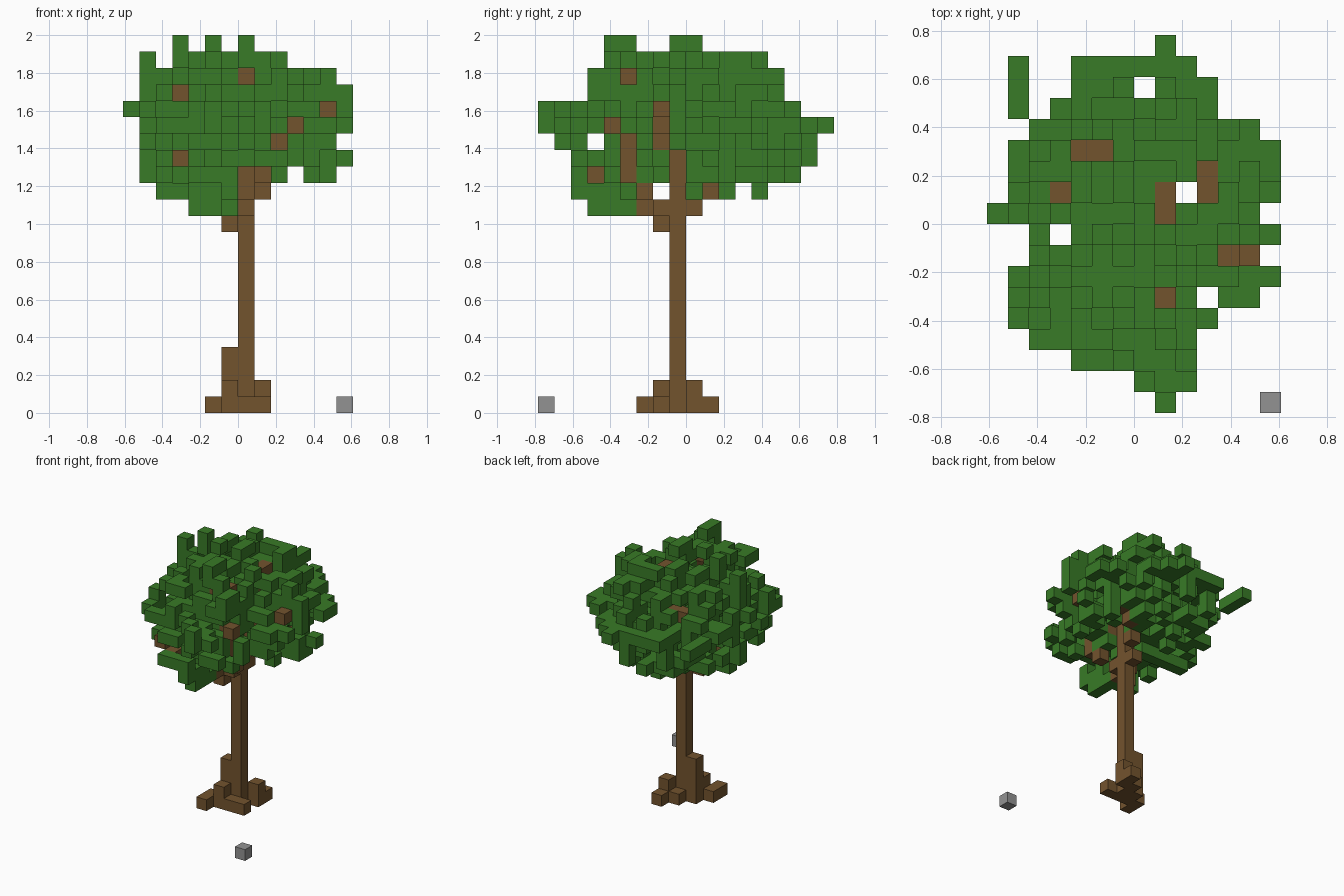
import bpy, bmesh, random
from mathutils import Vector

if "Cube" in bpy.data.objects:
    bpy.data.objects.remove(bpy.data.objects["Cube"])

random.seed(11)
SIZE = 2 / 23                      # edge of one block
ORIGIN = Vector((7, 9, 0))         # grid cell corner at the model centre
CROWN = Vector((6.6, 8.4, 16.8))   # middle of the crown
RADII = Vector((6.5, 8.0, 5.4))
LOW = 12                           # lowest crown layer


def material(name, color):
    mat = bpy.data.materials.new(name)
    mat.use_nodes = True
    mat.diffuse_color = (*color, 1)
    mat.node_tree.nodes["Principled BSDF"].inputs["Base Color"].default_value = (*color, 1)
    return mat


def limb(*points):
    """Cells of a stepped line through the given grid points."""
    cells = {points[0]}
    for a, b in zip(points, points[1:]):
        a, b = Vector(a), Vector(b)
        steps = int(max(abs(c) for c in b - a))
        for n in range(1, steps + 1):
            cells.add(tuple(round(c) for c in a.lerp(b, n / steps)))
    return cells


def drop(cell, axis):
    """Flatten a cell along one axis."""
    return cell[:axis] + cell[axis + 1:]


def build_blocks(name, cells, filled, mat):
    """Mesh with the outer faces of a set of cells."""
    bm = bmesh.new()
    for cell in sorted(cells):
        for axis in range(3):
            for side in (-1, 1):
                step = Vector((0, 0, 0))
                step[axis] = side
                if tuple(int(c) for c in Vector(cell) + step) in filled:
                    continue
                u, v = Vector((0, 0, 0)), Vector((0, 0, 0))
                u[(axis + 1) % 3] = 0.5
                v[(axis + 2) % 3] = 0.5 * side
                mid = Vector(cell) + Vector((0.5, 0.5, 0.5)) + step / 2 - ORIGIN
                corners = (mid - u - v, mid + u - v, mid + u + v, mid - u + v)
                bm.faces.new([bm.verts.new(p * SIZE) for p in corners])
    bmesh.ops.remove_doubles(bm, verts=bm.verts, dist=SIZE / 100)
    mesh = bpy.data.meshes.new(name)
    bm.to_mesh(mesh)
    bm.free()
    mesh.materials.append(mat)
    obj = bpy.data.objects.new(name, mesh)
    bpy.context.collection.objects.link(obj)


# Trunk and roots
trunk = limb((7, 8, 0), (7, 8, 15))
trunk |= limb((6, 8, 0), (6, 8, 3))
trunk |= limb((5, 6, 0), (5, 7, 0), (8, 7, 0))
trunk |= limb((7, 9, 0), (8, 9, 0), (8, 10, 0))
trunk |= {(6, 7, 1), (8, 9, 1)}

# Branches
branches = limb((6, 7, 11), (6, 7, 12), (6, 6, 12), (5, 6, 13), (4, 4, 14), (4, 3, 14), (3, 3, 15))
branches |= limb((7, 7, 12), (8, 6, 13), (8, 5, 14), (8, 5, 20), (7, 5, 20))
branches |= limb((8, 5, 16), (9, 4, 17))
branches |= limb((8, 7, 15), (10, 7, 17), (11, 7, 17), (12, 7, 18))
branches |= limb((7, 9, 12), (8, 10, 13), (9, 11, 14), (10, 11, 16), (10, 11, 17), (10, 10, 17))
branches |= limb((6, 9, 15), (5, 11, 17), (5, 12, 18), (4, 12, 18))
branches |= limb((6, 9, 16), (3, 10, 19))
branches |= limb((7, 8, 15), (8, 9, 17), (8, 9, 20), (8, 10, 20))
wood = trunk | branches

# Crown outline: x span and y span per layer, x span per depth row
LAYER_X = [(4, 6), (2, 6), (1, 12), (1, 13), (1, 12), (1, 13), (0, 13), (1, 13), (1, 12), (1, 9), (3, 7)]
LAYER_Y = [(3, 5), (2, 13), (2, 15), (2, 16), (1, 16), (0, 17), (0, 15), (3, 14), (3, 14), (4, 13), (4, 9)]
ROW_X = [(8, 8), (7, 9), (4, 9), (2, 9), (1, 10), (1, 12), (1, 13), (2, 12), (2, 13),
         (0, 12), (1, 13), (1, 13), (1, 13), (2, 12), (1, 10), (1, 10), (1, 9), (8, 8)]
# See-through gaps, by axis of sight
GAPS = (
    {(6, 13), (7, 13), (8, 13), (10, 13), (12, 13), (3, 16), (6, 22), (7, 22)},
    {(10, 14), (2, 21), (4, 22), (6, 22)},
    {(7, 15), (9, 10), (3, 8), (10, 5), (2, 14), (2, 15), (3, 15), (2, 16), (3, 16)},
)
# Bare wood left uncovered towards +x, -y and +z
BARE = (
    {(8, 5, 20), (12, 7, 18), (11, 7, 17), (9, 7, 16), (8, 5, 14), (8, 5, 15), (8, 5, 16),
     (4, 3, 14), (9, 4, 17), (7, 8, 14), (7, 8, 15)},
    {(7, 5, 20), (3, 10, 19), (12, 7, 18), (10, 7, 17), (9, 7, 16), (3, 3, 15), (8, 5, 14), (7, 8, 14)},
    {(4, 12, 18), (5, 12, 18), (3, 10, 19), (8, 10, 20), (8, 9, 20), (10, 10, 17), (10, 11, 17),
     (11, 7, 17), (12, 7, 18), (8, 5, 20)},
)
FACING = (1, -1, 1)


def covers(cell, other, axis):
    """Whether a cell hides another one along an axis of sight."""
    return drop(cell, axis) == drop(other, axis) and (cell[axis] - other[axis]) * FACING[axis] > 0


def spread(cell):
    """Rounded distance from the crown middle, 1 at its surface."""
    return sum(((c - m) / r) ** 2 for c, m, r in zip(cell, CROWN, RADII))


room = []
for n, ((x0, x1), (y0, y1)) in enumerate(zip(LAYER_X, LAYER_Y)):
    for y in range(y0, y1 + 1):
        for x in range(max(x0, ROW_X[y][0]), min(x1, ROW_X[y][1]) + 1):
            cell = (x, y, n + LOW)
            gap = any(drop(cell, a) in GAPS[a] for a in range(3))
            bare = any(covers(cell, b, a) for a in range(3) for b in BARE[a])
            if not gap and not bare and cell not in wood:
                room.append(cell)

# Leaves: scattered blocks, thinner towards the outside
leaves = {c for c in room if spread(c) < 1 and random.random() < 0.72 - 0.4 * spread(c)}
room.sort(key=spread)
for axis in range(3):
    # Close the outline with the innermost free cells
    seen = {drop(c, axis) for c in leaves | wood}
    for cell in room:
        if drop(cell, axis) not in seen:
            seen.add(drop(cell, axis))
            leaves.add(cell)
    # Cover the branches that should not show
    for block in sorted(branches):
        cover = [c for c in room if covers(c, block, axis)]
        if cover and not leaves.intersection(cover):
            leaves.add(cover[0])

green = material("leaf green", (0.040, 0.197, 0.020))
brown = material("bark brown", (0.171, 0.087, 0.027))
grey = material("stone grey", (0.290, 0.290, 0.290))

filled = leaves | wood
build_blocks("trunk", trunk, filled, brown)
build_blocks("branches", branches - trunk, filled, brown)
build_blocks("leaves", leaves, filled, green)
build_blocks("stone", {(13, 0, 0)}, set(), grey)
